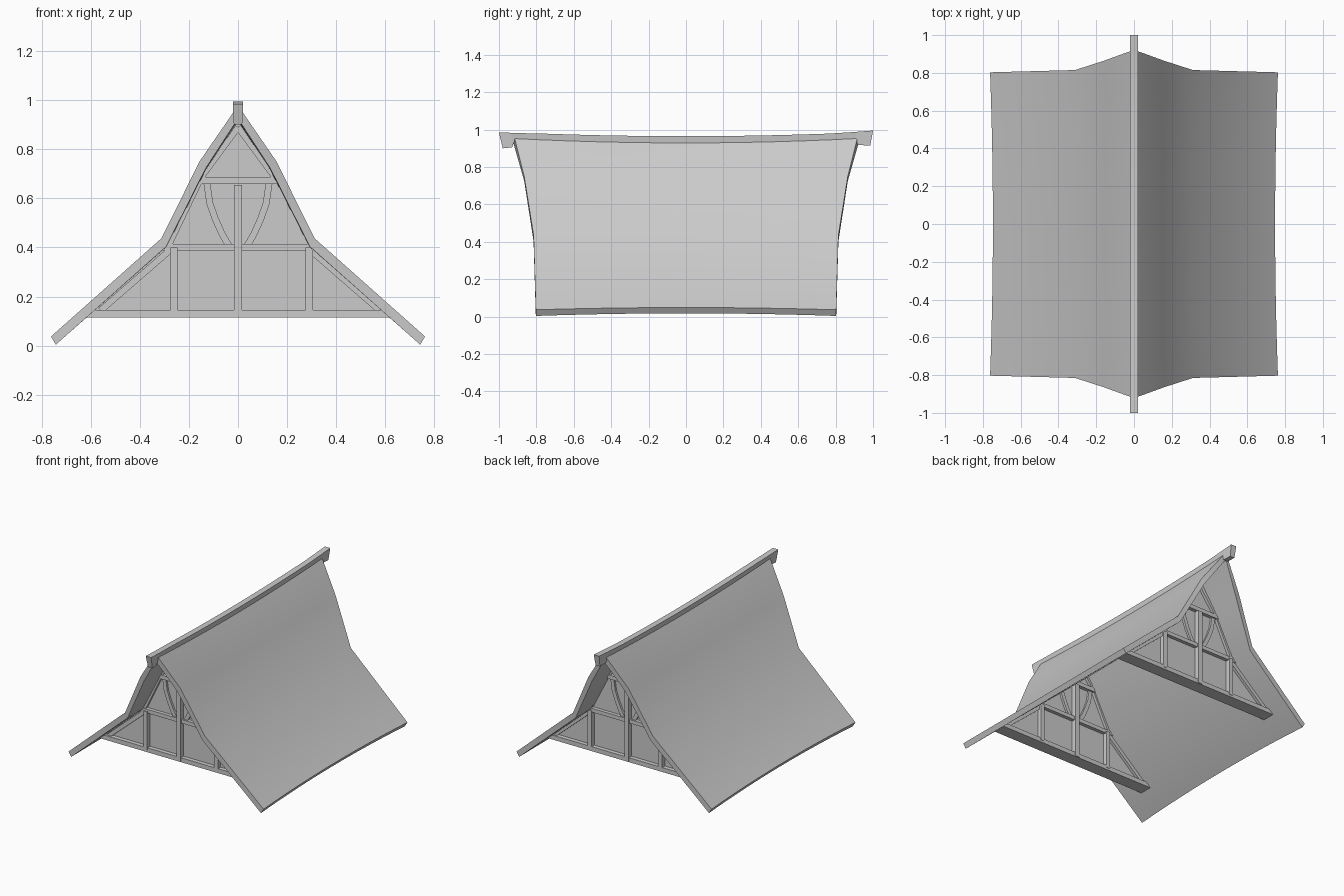
import bpy, bmesh
from mathutils import Vector

old = bpy.data.objects.get("Cube")
if old:
    bpy.data.objects.remove(old, do_unlink=True)

grey = bpy.data.materials.new("plain grey")
grey.use_nodes = True
colour = (0.6, 0.6, 0.6, 1)
grey.diffuse_color = colour
grey.node_tree.nodes["Principled BSDF"].inputs["Base Color"].default_value = colour


def finish(bm, name, smooth=False):
    bmesh.ops.recalc_face_normals(bm, faces=bm.faces)
    mesh = bpy.data.meshes.new(name)
    bm.to_mesh(mesh)
    bm.free()
    mesh.materials.append(grey)
    ob = bpy.data.objects.new(name, mesh)
    bpy.context.collection.objects.link(ob)
    if smooth:
        bpy.ops.object.select_all(action='DESELECT')
        ob.select_set(True)
        bpy.context.view_layer.objects.active = ob
        bpy.ops.object.shade_smooth_by_angle(angle=0.6)
    return ob


def loft(sections, name, smooth=False):
    """Join closed rings of points and cap both ends."""
    bm = bmesh.new()
    rings = [[bm.verts.new(p) for p in ring] for ring in sections]
    n = len(rings[0])
    for a, b in zip(rings, rings[1:]):
        for i in range(n):
            j = (i + 1) % n
            bm.faces.new((a[i], a[j], b[j], b[i]))
    # caps as strips between the outer and inner halves of the ring
    for ring in (rings[0], rings[-1]):
        for i in range(n // 2 - 1):
            bm.faces.new((ring[i], ring[i + 1], ring[n - 2 - i], ring[n - 1 - i]))
    return finish(bm, name, smooth)


def prism(name, outline, y, depth):
    """Extrude an x-z outline along y."""
    bm = bmesh.new()
    rings = [[bm.verts.new((x, y + s * depth / 2, z)) for x, z in outline] for s in (-1, 1)]
    for ring in rings:
        bm.faces.new(ring)
    n = len(outline)
    for i in range(n):
        j = (i + 1) % n
        bm.faces.new((rings[0][i], rings[0][j], rings[1][j], rings[1][i]))
    return finish(bm, name)


def box(name, x0, x1, z0, z1, y, depth):
    return prism(name, [(x0, z0), (x1, z0), (x1, z1), (x0, z1)], y, depth)


def strip(name, path, width, y, depth):
    """Timber of constant width following an x-z path."""
    pts = [Vector(p) for p in path]
    left, right = [], []
    for i, p in enumerate(pts):
        d = (pts[min(i + 1, len(pts) - 1)] - pts[max(i - 1, 0)]).normalized()
        side = Vector((-d.y, d.x)) * width / 2
        left.append(p + side)
        right.append(p - side)
    return prism(name, left + right[::-1], y, depth)


# Roof shell: x, z, half length, and lift and inset at mid span
outer = [(0.762, 0.037, 0.803, 0.012, 0.015), (0.312, 0.437, 0.815, 0.0, 0.006),
         (0.157, 0.75, 0.865, -0.012, 0.002), (0, 0.978, 0.922, -0.025, 0)]
inner = [(0.742, 0.004, 0.803, 0.014, 0.015), (0.293, 0.403, 0.815, 0.0, 0.006),
         (0.13, 0.725, 0.865, -0.012, 0.002), (0, 0.925, 0.922, -0.025, 0)]


def both_sides(half):
    return half + [(-p[0],) + p[1:] for p in half[-2::-1]]


profile = both_sides(outer) + both_sides(inner)[::-1]
sections = []
for k in range(13):
    t = k / 6 - 1
    sag = 1 - t * t
    sections.append([(x - (1 if x > 0 else -1) * inset * sag, half * t, z + lift * sag)
                     for x, z, half, lift, inset in profile])
loft(sections, "roof", True)

# Sagging ridge beam with dropped ends: top y, bottom y, top z, bottom z
stations = [(-1, -0.98, 0.985, 0.90), (-0.93, -0.93, 0.983, 0.905), (-0.92, -0.915, 0.982, 0.945)]
for k in range(-5, 6):
    t = k / 6
    stations.append((0.92 * t, 0.92 * t, 0.965 + 0.02 * t * t, 0.925 + 0.02 * t * t))
stations += [(0.91, 0.905, 0.988, 0.945), (0.92, 0.915, 0.989, 0.918), (1, 0.985, 0.995, 0.915)]
loft([[(-0.021, yt, zt), (0.021, yt, zt), (0.017, yb, zb), (-0.017, yb, zb)]
      for yt, yb, zt, zb in stations], "ridge_beam")

# Timber framed gables
for end, y in (("front", -0.615), ("back", 0.615)):
    half = [(0.605, 0.13), (0.305, 0.405), (0.14, 0.73), (0, 0.93)]
    prism(end + "_gable_wall", both_sides(half), y, 0.03)

    # Horizontal beams, ends cut to the roof slope
    for part, low, high, z0, z1, depth in (("tie_beam", 0.615, 0.59, 0.115, 0.146, 0.09),
                                           ("middle_beam", 0.308, 0.292, 0.388, 0.415, 0.08),
                                           ("collar_beam", 0.178, 0.165, 0.658, 0.686, 0.08)):
        prism(f"{end}_{part}", [(-low, z0), (low, z0), (high, z1), (-high, z1)], y, depth)

    # Upright posts
    box(end + "_king_post", -0.016, 0.016, 0.118, 0.655, y, 0.1)
    box(end + "_left_post", 0.275, 0.306, 0.13, 0.4, y, 0.095)
    box(end + "_right_post", -0.276, -0.246, 0.13, 0.4, y, 0.095)

    # Curved braces and rafters on each side
    for side, s in (("left", 1), ("right", -1)):
        brace = [(0.127, 0.665), (0.115, 0.58), (0.092, 0.515), (0.065, 0.455), (0.036, 0.405)]
        strip(f"{end}_{side}_brace", [(s * x, z) for x, z in brace], 0.027, y, 0.06)
        shift = 0.018 if s > 0 else 0
        for part, a, b in (("lower_rafter", (0.56, 0.143), (0.27, 0.395)),
                           ("middle_rafter", (0.285, 0.405), (0.16, 0.665)),
                           ("upper_rafter", (0.155, 0.68), (0.0, 0.89))):
            k = 0 if part == "upper_rafter" else shift
            strip(f"{end}_{side}_{part}", [(s * (a[0] + k), a[1]), (s * (b[0] + k), b[1])],
                  0.026, y, 0.07)
